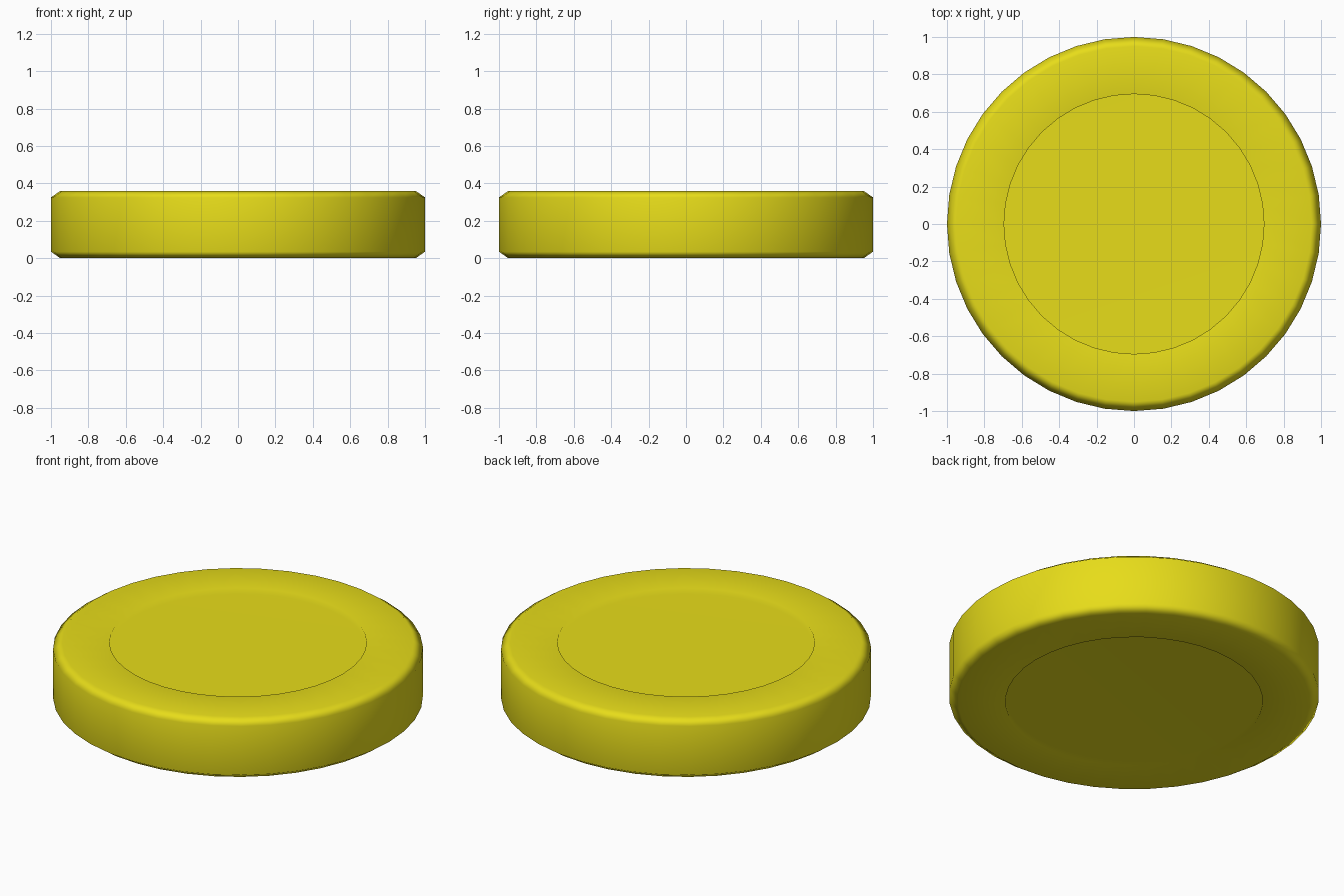
import bpy, bmesh
from math import cos, sin, tau

if "Cube" in bpy.data.objects:
    bpy.data.objects.remove(bpy.data.objects["Cube"])

SIDES = 40
H = 0.36          # thickness
DEPTH = 0.035     # recess depth on both faces

# Half profile (radius, z) from bottom recess floor round to top recess floor
lower = [(0.695, DEPTH), (0.695, 0.0), (0.95, 0.0), (1.0, 0.035)]
profile = lower + [(r, H - z) for r, z in reversed(lower)]

# Lathe the profile into rings
bm = bmesh.new()
rings = [[bm.verts.new((r * cos(tau * i / SIDES), r * sin(tau * i / SIDES), z))
          for i in range(SIDES)] for r, z in profile]
for a, b in zip(rings, rings[1:]):
    for i in range(SIDES):
        j = (i + 1) % SIDES
        bm.faces.new((a[i], a[j], b[j], b[i]))

# Recess floors
bm.faces.new(rings[0][::-1])
bm.faces.new(rings[-1])
bmesh.ops.recalc_face_normals(bm, faces=bm.faces)
for f in bm.faces:
    f.smooth = True

mesh = bpy.data.meshes.new("disc")
bm.to_mesh(mesh)
bm.free()
disc = bpy.data.objects.new("disc", mesh)
bpy.context.collection.objects.link(disc)

# Large flat faces dominate the smooth shading
disc.modifiers.new("weighted_normals", 'WEIGHTED_NORMAL').mode = 'FACE_AREA'

yellow = bpy.data.materials.new("yellow")
yellow.diffuse_color = (0.8, 0.72, 0.01, 1)
yellow.use_nodes = True
yellow.node_tree.nodes["Principled BSDF"].inputs["Base Color"].default_value = yellow.diffuse_color
mesh.materials.append(yellow)
